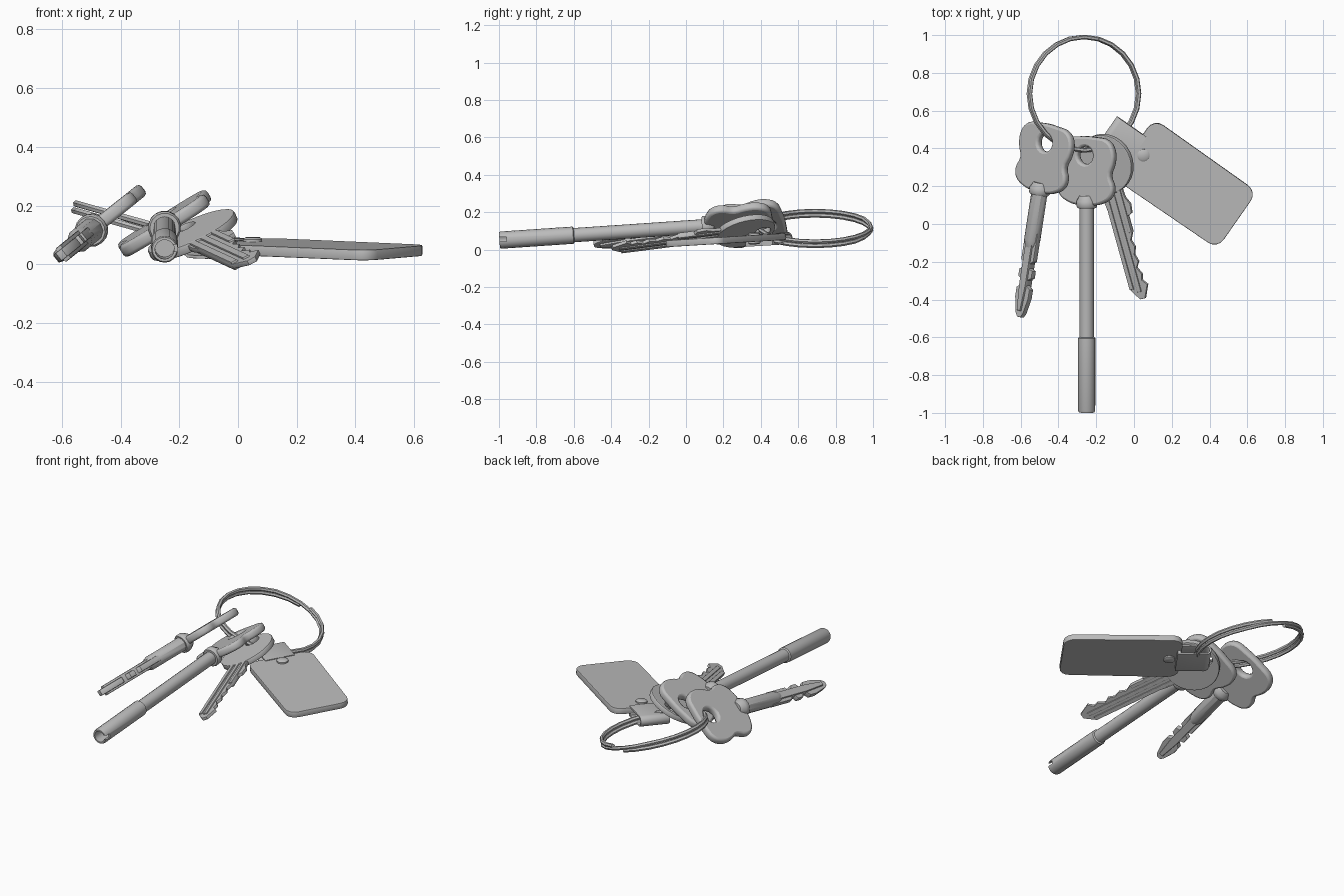
import bpy, bmesh, math
from mathutils import Matrix, Vector

if "Cube" in bpy.data.objects:
    bpy.data.objects.remove(bpy.data.objects["Cube"])

steel = bpy.data.materials.new("plain_grey")
steel.use_nodes = True
GREY = (0.5, 0.5, 0.5, 1)
steel.diffuse_color = GREY
steel.node_tree.nodes["Principled BSDF"].inputs["Base Color"].default_value = GREY


def frame(origin, toward, roll):
    """Local x = width, y = length toward the point, z = flat normal."""
    origin = Vector(origin)
    u = (Vector(toward) - origin).normalized()
    w = u.cross(Vector((0, 0, 1))).normalized()
    w = Matrix.Rotation(-math.radians(roll), 3, u) @ w
    m = Matrix((w, u, w.cross(u))).transposed().to_4x4()
    m.translation = origin
    return m


def finish(ob, m, angle=35):
    ob.matrix_world = m
    bpy.ops.object.select_all(action='DESELECT')
    ob.select_set(True)
    bpy.context.view_layer.objects.active = ob
    bpy.ops.object.convert(target='MESH')
    ob = bpy.context.object
    ob.data.materials.clear()
    ob.data.materials.append(steel)
    bpy.ops.object.shade_smooth_by_angle(angle=math.radians(angle))
    return ob


def plate(name, loops, thick, m, bevel=0.005, smooth=False, angle=35):
    """Flat part from an outline and optional hole loops."""
    cu = bpy.data.curves.new(name, 'CURVE')
    cu.dimensions, cu.fill_mode = '2D', 'BOTH'
    cu.extrude, cu.bevel_depth, cu.offset = thick / 2 - bevel, bevel, -bevel
    cu.bevel_resolution, cu.resolution_u = 1, 3
    for i, pts in enumerate(loops):
        kind = 'BEZIER' if smooth and i == 0 else 'POLY'
        sp = cu.splines.new(kind)
        dest = sp.bezier_points if kind == 'BEZIER' else sp.points
        dest.add(len(pts) - 1)
        for d, (x, y) in zip(dest, pts):
            if kind == 'BEZIER':
                d.co = (x, y, 0)
                d.handle_left_type = d.handle_right_type = 'AUTO'
            else:
                d.co = (x, y, 0, 1)
        sp.use_cyclic_u = True
    ob = bpy.data.objects.new(name, cu)
    bpy.context.collection.objects.link(ob)
    return finish(ob, m, angle)


def lathe(name, profile, m, sides=16):
    """Turned part: (radius, length) pairs about the local y axis."""
    bm = bmesh.new()
    rings = [[bm.verts.new((r * math.cos(a), y, r * math.sin(a)))
              for a in (math.tau * i / sides for i in range(sides))] for r, y in profile]
    for a, b in zip(rings, rings[1:]):
        for i in range(sides):
            j = (i + 1) % sides
            bm.faces.new((a[i], a[j], b[j], b[i]))
    bm.faces.new(rings[0])
    bm.faces.new(rings[-1])
    bmesh.ops.recalc_face_normals(bm, faces=bm.faces)
    me = bpy.data.meshes.new(name)
    bm.to_mesh(me)
    bm.free()
    ob = bpy.data.objects.new(name, me)
    bpy.context.collection.objects.link(ob)
    return finish(ob, m)


def circle(x, y, r, n=16):
    return [(x + r * math.cos(math.tau * i / n), y + r * math.sin(math.tau * i / n))
            for i in range(n)]


def mirrored(half):
    return half + [(-x, y) for x, y in reversed(half)]


# Split ring: two coils that step across at one place
RING_R, SEGS = 0.3, 24
cu = bpy.data.curves.new("split_ring", 'CURVE')
cu.dimensions, cu.bevel_depth, cu.bevel_resolution = '3D', 0.012, 1
cu.use_fill_caps = True
sp = cu.splines.new('POLY')
sp.points.add(2 * SEGS - 1)
for i, p in enumerate(sp.points):
    a = math.pi / 2 + math.tau * i / SEGS
    step = min(max((i - SEGS + 3) / 5, 0), 1)
    p.co = (RING_R * math.cos(a), RING_R * math.sin(a), 0.024 * (step - 0.5), 1)
ring = bpy.data.objects.new("split_ring", cu)
bpy.context.collection.objects.link(ring)
finish(ring, Matrix.Translation((-0.265, 0.69, 0.113)) @ Matrix.Rotation(0.275, 4, 'Y'), 50)

# Lobed key heads, shared by the tube key and the cross-cut key
HEAD = mirrored([(0.05, 0), (0.11, 0.015), (0.16, 0.05), (0.172, 0.1), (0.152, 0.16),
                 (0.172, 0.22), (0.175, 0.29), (0.14, 0.345), (0.06, 0.362)])
cross_m = frame((-0.5, 0.17, 0.115), (-0.445, 0.53, 0.16), 38)
tube_m = frame((-0.25, 0.1, 0.125), (-0.25, 0.46, 0.15), 32)
for name, m in (("cross_key", cross_m), ("tube_key", tube_m)):
    plate(name + "_head", [HEAD, circle(0, 0.265, 0.048)], 0.046, m, 0.013, True, 50)
    lathe(name + "_collar", [(0.05, -0.015), (0.056, -0.005), (0.056, 0.02), (0.04, 0.05)], m)

# Tube key shaft with a hollow sleeve and a notch in its rim
sleeve = lathe("tube_key_shaft", [(0.038, 0.04), (0.038, -0.7), (0.046, -0.705), (0.046, -1.09),
                                  (0.042, -1.1), (0.033, -1.1), (0.033, -1.0)],
               frame((-0.25, 0.1, 0.125), (-0.25, 1.1, 0.193), 0))
bpy.ops.mesh.primitive_cube_add(size=1, location=(-0.205, -0.99, 0.055))
cutter = bpy.context.object
cutter.name, cutter.hide_render = "notch_cutter", True
cutter.scale = (0.05, 0.06, 0.024)
mod = sleeve.modifiers.new("notch", 'BOOLEAN')
mod.object, mod.operation, mod.solver = cutter, 'DIFFERENCE', 'EXACT'
finish(sleeve, sleeve.matrix_world.copy())
bpy.data.objects.remove(cutter)

# Cross-cut key: round shank, then a notched flat bit with a crossing rib
lathe("cross_key_shank", [(0.043, 0.03), (0.043, -0.26), (0.03, -0.3)], cross_m, 10)
BIT = mirrored([(0.042, -0.22), (0.042, -0.37), (0.022, -0.385), (0.022, -0.41), (0.045, -0.42),
                (0.045, -0.46), (0.02, -0.475), (0.02, -0.5), (0.045, -0.52), (0.045, -0.57),
                (0.025, -0.655), (0.012, -0.675)])
plate("cross_key_bit", [BIT], 0.034, cross_m, 0.004)
plate("cross_key_rib", [mirrored([(0.022, -0.25), (0.022, -0.5), (0.012, -0.64)])], 0.058, cross_m)

# Flat key: round head, shouldered blade with teeth, raised long ribs
flat_m = frame((-0.105, 0.14, 0.077), (-0.155, 0.32, 0.1), 27)
plate("flat_key_head", [circle(0, 0.185, 0.162, 28), circle(0, 0.28, 0.042)], 0.034, flat_m, 0.006)
BLADE = [(-0.06, 0.06), (-0.06, -0.02), (-0.052, -0.08), (-0.052, -0.5), (-0.01, -0.56),
         (0.02, -0.56), (0.055, -0.49), (0.03, -0.46), (0.04, -0.43), (0.02, -0.39),
         (0.04, -0.36), (0.028, -0.32), (0.044, -0.28), (0.03, -0.24), (0.052, -0.2),
         (0.052, -0.11), (0.078, -0.1), (0.085, -0.05), (0.065, -0.01), (0.06, 0.06)]
plate("flat_key_blade", [BLADE], 0.018, flat_m, 0.002)
for name, x0, x1, end in (("spine", -0.052, -0.028, -0.5), ("middle", -0.012, 0.012, -0.52),
                          ("upper", 0.03, 0.052, -0.2)):
    plate("flat_key_rib_" + name, [[(x0, 0.05), (x0, end), (x1, end), (x1, 0.05)]],
          0.032, flat_m, 0.004)

# Tag: rounded plate, its local x runs to the far end and local y across
long_dir = Vector((0.82, -0.57, -0.035)).normalized()
side = Vector((0.57, 0.82, 0.05))
side = (side - long_dir * side.dot(long_dir)).normalized()
tag_m = Matrix((long_dir, side, long_dir.cross(side))).transposed().to_4x4()
tag_m.translation = (0.05, 0.365, 0.06)
corners = []
for k, (cx, cy) in enumerate(((0.545, 0.125), (-0.005, 0.13), (-0.005, -0.13), (0.545, -0.125))):
    for s in range(5):
        a = math.pi / 2 * (k + s / 4)
        corners.append((cx + 0.06 * math.cos(a), cy + 0.06 * math.sin(a)))
plate("tag_plate", [corners], 0.036, tag_m, 0.004)

# Strap loop around the ring: a hollow racetrack section as wide as the strap


def racetrack(r, x0, x1):
    return ([(x1, -r), (x1, r)] +
            [(x0 - r * math.sin(a), r * math.cos(a)) for a in (math.pi * i / 8 for i in range(9))])


loop_m = tag_m @ Matrix.Translation((0, 0, -0.01)) @ Matrix.Rotation(math.pi / 2, 4, 'X')
plate("tag_loop", [racetrack(0.032, -0.2, -0.04), racetrack(0.021, -0.2, -0.06)],
      0.176, loop_m, 0.002)

# Rivet through the tag
rivet_m = tag_m @ Matrix.Rotation(math.pi / 2, 4, 'X')
lathe("tag_rivet", [(0.024, -0.032), (0.033, -0.026), (0.033, 0.026), (0.024, 0.032)], rivet_m)
